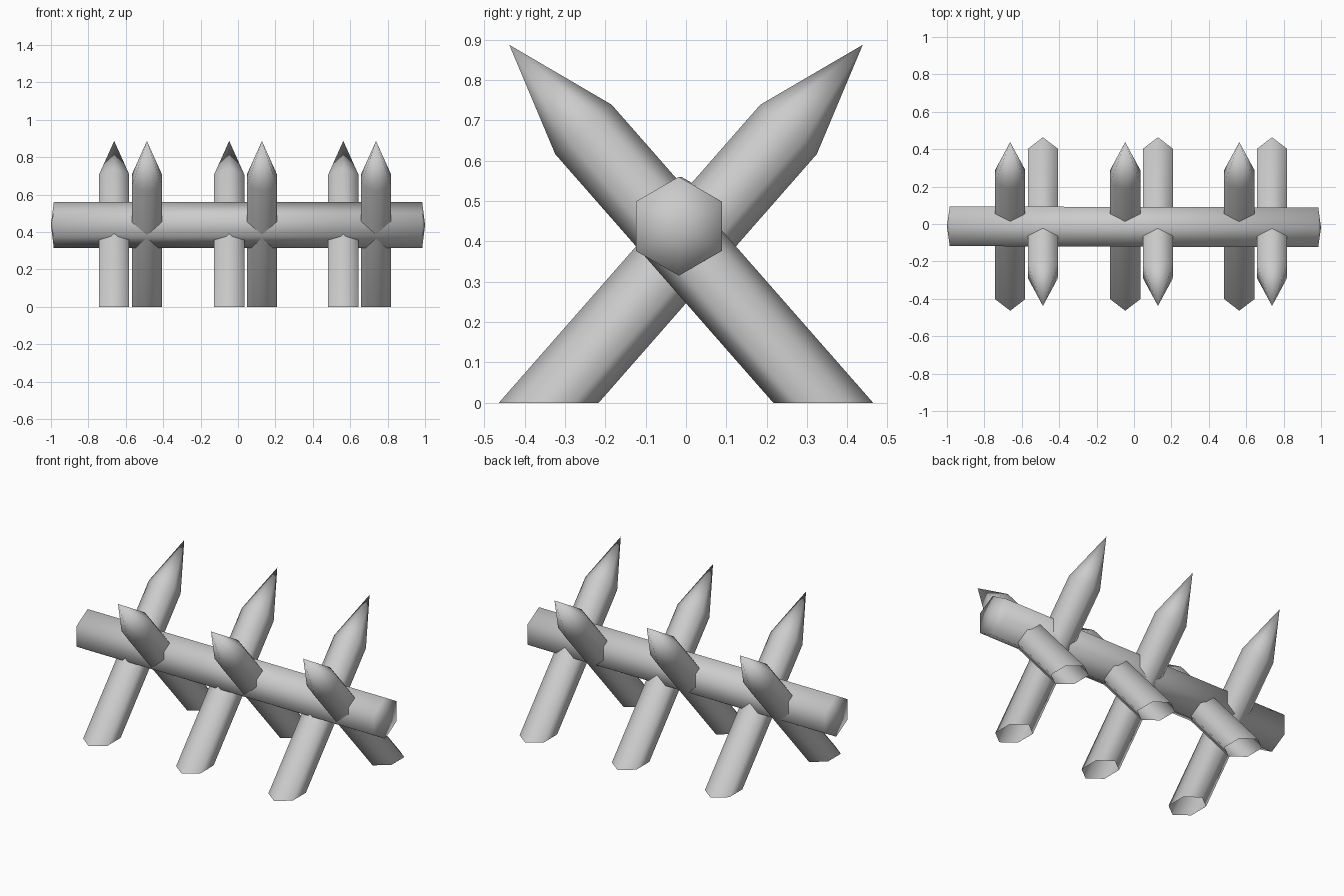
import bpy
import bmesh
from math import cos, sin, pi
from mathutils import Vector

cube = bpy.data.objects.get("Cube")
if cube:
    bpy.data.objects.remove(cube, do_unlink=True)

# Single weathered grey colour
wood = bpy.data.materials.new("grey wood")
wood.use_nodes = True
grey = (0.6, 0.6, 0.6, 1)
wood.diffuse_color = grey
wood.node_tree.nodes["Principled BSDF"].inputs["Base Color"].default_value = grey

SIDES = 6


def add_object(name, bm):
    """Turn a bmesh into a smooth-shaded object."""
    bmesh.ops.recalc_face_normals(bm, faces=bm.faces)
    for face in bm.faces:
        face.smooth = True
    mesh = bpy.data.meshes.new(name)
    bm.to_mesh(mesh)
    bm.free()
    mesh.materials.append(wood)
    obj = bpy.data.objects.new(name, mesh)
    bpy.context.collection.objects.link(obj)


def add_ring(bm, centre, u, v):
    """Hexagon of vertices spanned by the two radius vectors."""
    angles = [2 * pi * i / SIDES for i in range(SIDES)]
    return [bm.verts.new(centre + u * cos(a) + v * sin(a)) for a in angles]


def bridge(bm, a, b):
    for i in range(SIDES):
        j = (i + 1) % SIDES
        bm.faces.new((a[i], a[j], b[j], b[i]))


def fan(bm, ring, apex):
    tip = bm.verts.new(apex)
    for i in range(SIDES):
        bm.faces.new((ring[i], ring[(i + 1) % SIDES], tip))


def add_log():
    """Horizontal beam with slightly pointed ends."""
    bm = bmesh.new()
    radius = 0.1225
    rings = []
    for side, y in ((-1, -0.012), (1, -0.018)):
        ring = add_ring(bm, Vector((side * 0.985, y, 0.4375)),
                        Vector((0, 0, radius)), Vector((0, radius, 0)))
        fan(bm, ring, Vector((side, y, 0.4375)))
        rings.append(ring)
    bridge(bm, *rings)
    add_object("log", bm)


def add_stake(name, x, lean):
    """Sharpened stake, cut level with the ground and open underneath."""
    bm = bmesh.new()
    radius = 0.093
    foot = Vector((x, -0.34 * lean, 0))
    tip = Vector((x, 0.438 * lean, 0.887))
    axis = (tip - foot).normalized()
    across = Vector((1, 0, 0))
    up = axis.cross(across).normalized()
    shoulder = add_ring(bm, tip - axis * 0.279, up * radius, across * radius)
    # Slide the lower ring along the axis until it lies on the ground
    base = [bm.verts.new(v.co - axis * (v.co.z / axis.z)) for v in shoulder]
    bridge(bm, base, shoulder)
    fan(bm, shoulder, tip)
    add_object(name, bm)


# Assemble the barrier: three crossed pairs through the beam
add_log()
for label, x in (("right", -0.662), ("middle", -0.047), ("left", 0.563)):
    add_stake(label + "_backward_stake", x, 1)
    add_stake(label + "_forward_stake", x + 0.175, -1)
